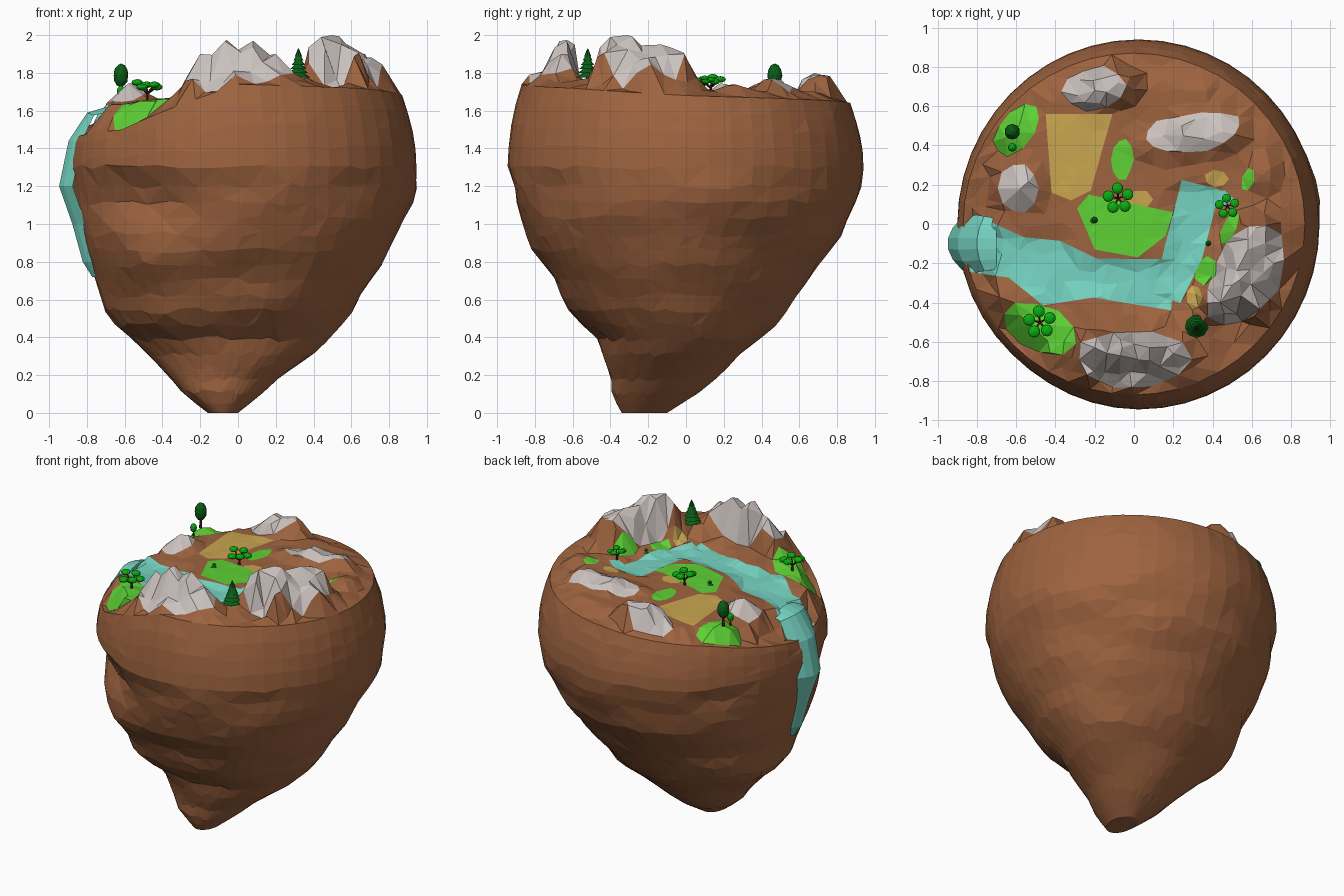
import bpy, bmesh, math, random
from mathutils import Vector, Matrix, noise
from mathutils.geometry import delaunay_2d_cdt

if "Cube" in bpy.data.objects:
    bpy.data.objects.remove(bpy.data.objects["Cube"])
random.seed(4)

COLOURS = {
    "earth": (.34, .125, .05), "rock": (.60, .54, .52), "grass": (.11, .64, .035),
    "sand": (.58, .38, .08), "water": (.18, .66, .54), "pine_green": (.003, .11, .008),
    "leaf_green": (.003, .42, .006), "bark": (.07, .026, .008),
}
NAMES = list(COLOURS)
MATS = []
for n, c in COLOURS.items():
    m = bpy.data.materials.new(n)
    m.diffuse_color = (*c, 1)
    m.use_nodes = True
    m.node_tree.nodes["Principled BSDF"].inputs["Base Color"].default_value = m.diffuse_color
    MATS.append(m)


def finish(name, bm):
    me = bpy.data.meshes.new(name)
    bm.to_mesh(me)
    bm.free()
    for m in MATS:
        me.materials.append(m)
    ob = bpy.data.objects.new(name, me)
    bpy.context.collection.objects.link(ob)


def lerp_table(rows, t):
    # linear interpolation in rows sorted by their first value
    for a, b in zip(rows, rows[1:]):
        if t <= b[0]:
            f = (t - a[0]) / (b[0] - a[0])
            return [p + (q - p) * f for p, q in zip(a, b)]
    return rows[-1]


# ---- coloured zones of the top: rough ellipses, ribbons and two outlines
def blob(cx, cy, rx, ry, rot=0, n=10):
    out = []
    for i in range(n):
        a, k = math.tau * i / n, random.uniform(.92, 1.12)
        d = Matrix.Rotation(rot, 2) @ Vector((rx * k * math.cos(a), ry * k * math.sin(a)))
        out.append((cx + d.x, cy + d.y))
    return out


def ribbon(path):
    left, right = [], []
    for i, (x, y, w) in enumerate(path):
        a, b = path[max(0, i - 1)], path[min(len(path) - 1, i + 1)]
        t = Vector((b[0] - a[0], b[1] - a[1])).normalized() * w
        left.append((x - t.y, y + t.x))
        right.append((x + t.y, y - t.x))
    return right + left[::-1]


ZONES = []


def zone(colour, outline):
    ZONES.append((colour, outline))


zone("water", ribbon([(-.8, -.11, .14), (-.6, -.17, .11), (-.42, -.25, .17), (-.2, -.275, .1), (.2, -.31, .13)]))
zone("water", ribbon([(.17, -.38, .07), (.25, -.15, .1), (.31, .08, .1), (.34, .2, .1)]))
zone("water", blob(.42, .13, .09, .05, 0, 6))
zone("grass", [(-.29, .08), (-.23, .15), (.2, .06), (.16, -.06), (.02, -.17), (-.2, -.13)])
zone("grass", blob(-.49, -.53, .19, .12, -.4))
zone("grass", blob(-.06, .33, .055, .1))
zone("grass", blob(-.6, .48, .15, .085, .85))
zone("grass", blob(.58, .225, .03, .06, -.3, 6))
zone("grass", blob(.485, -.02, .035, .1, -.4, 7))
zone("grass", blob(.365, -.235, .055, .075, -.5, 6))
zone("sand", [(-.45, .56), (-.11, .56), (-.22, .17), (-.32, .12), (-.42, .16)])
zone("sand", blob(.03, .125, .07, .05, 0, 6))
zone("sand", blob(.42, .23, .06, .045, 0, 7))
zone("sand", blob(.305, -.375, .04, .065, 0, 7))
zone("rock", blob(-.01, -.69, .29, .135))
zone("rock", blob(.565, -.26, .17, .28, -.4, 12))
zone("rock", blob(.3, .465, .25, .1, .15, 14))
zone("rock", blob(-.2, .69, .16, .105, .1))
zone("rock", blob(-.585, .18, .1, .13))


def inside(p, poly):
    hit = False
    for (ax, ay), (bx, by) in zip(poly, poly[1:] + poly[:1]):
        if (ay > p[1]) != (by > p[1]) and p[0] < (bx - ax) * (p[1] - ay) / (by - ay) + ax:
            hit = not hit
    return hit


def colour_at(p):
    return next((NAMES.index(z) for z, poly in ZONES if inside(p, poly)), 0)


# ---- terrain heights: peaks, gently sloping lowland and rim, blended by distance
HILLS = [(-.58, .18, 1.745), (-.2, .68, 1.80), (-.08, .72, 1.79), (.25, .45, 1.77), (.45, .47, 1.77),
         (.1, .4, 1.73), (.65, .25, 1.74), (.44, -.4, 1.99), (.5, -.31, 2.0), (.58, -.13, 1.95),
         (.62, -.02, 1.91), (.71, -.2, 1.88), (.61, -.42, 1.91), (-.2, -.63, 1.90), (-.06, -.63, 1.975),
         (.08, -.63, 1.97), (.2, -.66, 1.90), (0, -.8, 1.81), (-.25, -.78, 1.77), (.25, -.78, 1.79),
         (.32, -.58, 1.76), (-.6, .47, 1.68)]
RIM_Z = [1.68, 1.66, 1.64, 1.58, 1.45, 1.50, 1.74, 1.72, 1.68]
SEG, RIM_R = 48, .87
ANG = [math.tau * i / SEG for i in range(SEG)]
rim = [(RIM_R * math.cos(a), RIM_R * math.sin(a)) for a in ANG]
CTRL = HILLS + [(*p, lerp_table(list(enumerate(RIM_Z)), 8 * i / SEG)[1]) for i, p in enumerate(rim)]
for i in range(-6, 7):
    for j in range(-6, 7):
        p = Vector((i * .13, j * .13))
        if p.length < .76 and all((p - Vector(h[:2])).length > .12 for h in HILLS):
            dip = .025 if colour_at(p) == NAMES.index("water") else 0
            CTRL.append((p.x, p.y, 1.69 + .05 * p.x - .05 * p.x ** 2 - dip))


def height(x, y):
    sw = sz = 0
    for cx, cy, cz in CTRL:
        w = 1 / (((x - cx) ** 2 + (y - cy) ** 2) ** 2 + 1e-9)
        sw += w
        sz += w * cz
    return sz / sw


# ---- island body: faceted top, triangulated along the zone outlines
pts = [Vector(p) for p in rim]
edges = [(i, (i + 1) % SEG) for i in range(SEG)]
for _, poly in ZONES:
    start = len(pts)
    for a, b in zip(poly, poly[1:] + poly[:1]):
        a, b = Vector(a), Vector(b)
        n = max(1, round((b - a).length / .08))
        pts += [a.lerp(b, k / n) for k in range(n)]
    m = len(pts) - start
    edges += [(start + k, start + (k + 1) % m) for k in range(m)]
fill = [Vector(c[:2]) for c in HILLS]
fill += [Vector((.075 * i + random.uniform(-.025, .025), .075 * j + random.uniform(-.025, .025)))
         for i in range(-11, 12) for j in range(-11, 12)]
for p in fill:
    if p.length < RIM_R - .04 and all((p - q).length > .035 for q in pts):
        pts.append(p)
tv, _, tf, *_ = delaunay_2d_cdt(pts, edges, [], 0, 1e-5)
bm = bmesh.new()
bv = [bm.verts.new((p.x, p.y, height(p.x, p.y))) for p in tv]
for f in tf:
    face = bm.faces.new([bv[i] for i in f])
    face.material_index = colour_at(sum((tv[i] for i in f), Vector((0, 0))) / len(f))

# ---- island body: sides lofted from z, x min, x max, y min, y max
SIDE = [(0, -.16, 0, -.34, -.1), (.1, -.29, .13, -.4, .06), (.2, -.37, .24, -.4, .18), (.4, -.57, .5, -.47, .4),
        (.5, -.69, .58, -.58, .5), (.9, -.82, .83, -.83, .79), (1.1, -.87, .92, -.91, .9),
        (1.3, -.90, .945, -.945, .94)]


def side_point(a, z):
    _, x0, x1, y0, y1 = lerp_table(SIDE, z)
    d = Vector((math.cos(a), math.sin(a), 0))
    p = Vector(((x0 + x1 + d.x * (x1 - x0)) / 2, (y0 + y1 + d.y * (y1 - y0)) / 2, z))
    hollow = math.exp(-((z - 1.12) / .12) ** 2) - .5 * math.exp(-((z - .82) / .13) ** 2)
    k = -.1 * math.exp(-((a - 4.05) / .4) ** 2) * hollow
    if z < 1.25:
        west = math.exp(-((a - 3.2) / .35) ** 2)
        k += (1 - west) * .035 * min(1, z * 3) * noise.noise(Vector((p.x * 2.5, p.y * 2.5, z * 5)))
    return p + d * k


rings = [[Vector((x, y, height(x, y))) for x, y in rim]]
for t in (.25, .5, .75, 1):
    ring = []
    for a, top in zip(ANG, rings[0]):
        p = top.lerp(side_point(a, 1.3), math.sin(t ** .9 * math.pi / 2))
        p.z = top.z + (1.3 - top.z) * t + random.uniform(-.015, .015)
        ring.append(p)
    rings.append(ring)
for k in range(17):
    z = 1.2 * (1 - k / 16) ** 1.15
    j = .018 if z > .1 else 0
    rings.append([side_point(a + random.uniform(-.03, .03), z + random.uniform(-j, j)) for a in ANG])
vr = [[bm.verts.new(p) for p in r] for r in rings]
for k, (r, s) in enumerate(zip(vr, vr[1:])):
    for i in range(SEG):
        j = (i + 1) % SEG
        q = (r[i], s[i], s[j], r[j]) if (i + k) % 2 else (s[i], s[j], r[j], r[i])
        bm.faces.new(q[:3])
        bm.faces.new((q[0], q[2], q[3]))
bm.faces.new(vr[-1])
bmesh.ops.remove_doubles(bm, verts=bm.verts, dist=.0005)
bmesh.ops.recalc_face_normals(bm, faces=bm.faces)
finish("island", bm)

# ---- waterfall ribbon: z, x, half width
FALL = [(1.62, -.70, .13), (1.59, -.80, .14), (1.44, -.90, .15), (1.2, -.95, .135), (1.0, -.88, .11),
        (.8, -.825, .08), (.72, -.775, .04)]
bm = bmesh.new()
rows = []
for k, (z, x, w) in enumerate(FALL):
    flat = max(0, 1 - k / 2)
    rows.append([bm.verts.new((x + .075 * s * s * (1 - flat), w * s - .1, z - .03 * s * s * flat))
                 for s in (1, .6, .2, -.2, -.6, -1)])
for r, s in zip(rows, rows[1:]):
    for i in range(5):
        bm.faces.new((r[i], s[i], s[i + 1], r[i + 1])).material_index = NAMES.index("water")
finish("waterfall", bm)


# ---- plants
def paint(verts, mat):
    for f in {f for v in verts for f in v.link_faces}:
        f.material_index = NAMES.index(mat)


def ball(bm, loc, r, rz, mat="leaf_green"):
    m = Matrix.Translation(loc) @ Matrix.Diagonal((r, r, rz, 1))
    paint(bmesh.ops.create_icosphere(bm, subdivisions=2, radius=1, matrix=m)["verts"], mat)


def limb(bm, a, b, r1, r2, mat="bark", n=6):
    a, b = Vector(a), Vector(b)
    m = Matrix.Translation((a + b) / 2) @ (b - a).to_track_quat('Z', 'Y').to_matrix().to_4x4()
    paint(bmesh.ops.create_cone(bm, cap_ends=True, segments=n, radius1=r1, radius2=r2,
                                depth=(b - a).length, matrix=m)["verts"], mat)


def round_tree(name, x, y, h, r, mat):
    bm, z = bmesh.new(), height(x, y) - .01
    limb(bm, (x, y, z), (x, y, z + h * .5), r * .25, r * .18)
    ball(bm, (x, y, z + h * .65), r, h * .35, mat)
    finish(name, bm)


def umbrella_tree(name, x, y, s):
    bm, z = bmesh.new(), height(x, y) - .01
    fork = Vector((x, y, z + .05 * s))
    limb(bm, (x, y, z), fork, .009 * s, .007 * s)
    for k in range(5):
        a = math.tau * k / 5 + .4
        tip = fork + s * Vector((.055 * math.cos(a), .055 * math.sin(a), .035 + .012 * (k % 3)))
        limb(bm, fork, tip, .006 * s, .004 * s)
        ball(bm, tip, .031 * s, .018 * s)
    finish(name, bm)


def pine(name, x, y, h, r, tiers):
    bm, z = bmesh.new(), height(x, y) - .01
    limb(bm, (x, y, z), (x, y, z + h * .5), r * .15, r * .1)
    for k in range(tiers):
        lo = z + h * (.15 + .8 * k / tiers)
        limb(bm, (x, y, lo), (x, y, lo + h * .26), r * (1 - .8 * k / tiers), .002, "pine_green", 9)
    finish(name, bm)


round_tree("tall_round_tree", -.62, .47, .18, .04, "pine_green")
round_tree("small_round_tree", -.62, .39, .09, .022, "leaf_green")
umbrella_tree("front_left_umbrella_tree", -.48, -.5, 1)
umbrella_tree("middle_umbrella_tree", -.08, .13, .95)
umbrella_tree("right_umbrella_tree", .475, .09, .75)
pine("large_pine", .32, -.52, .165, .06, 6)
pine("small_pine_left", -.2, .02, .05, .025, 2)
pine("small_pine_right", .38, -.1, .05, .018, 2)
